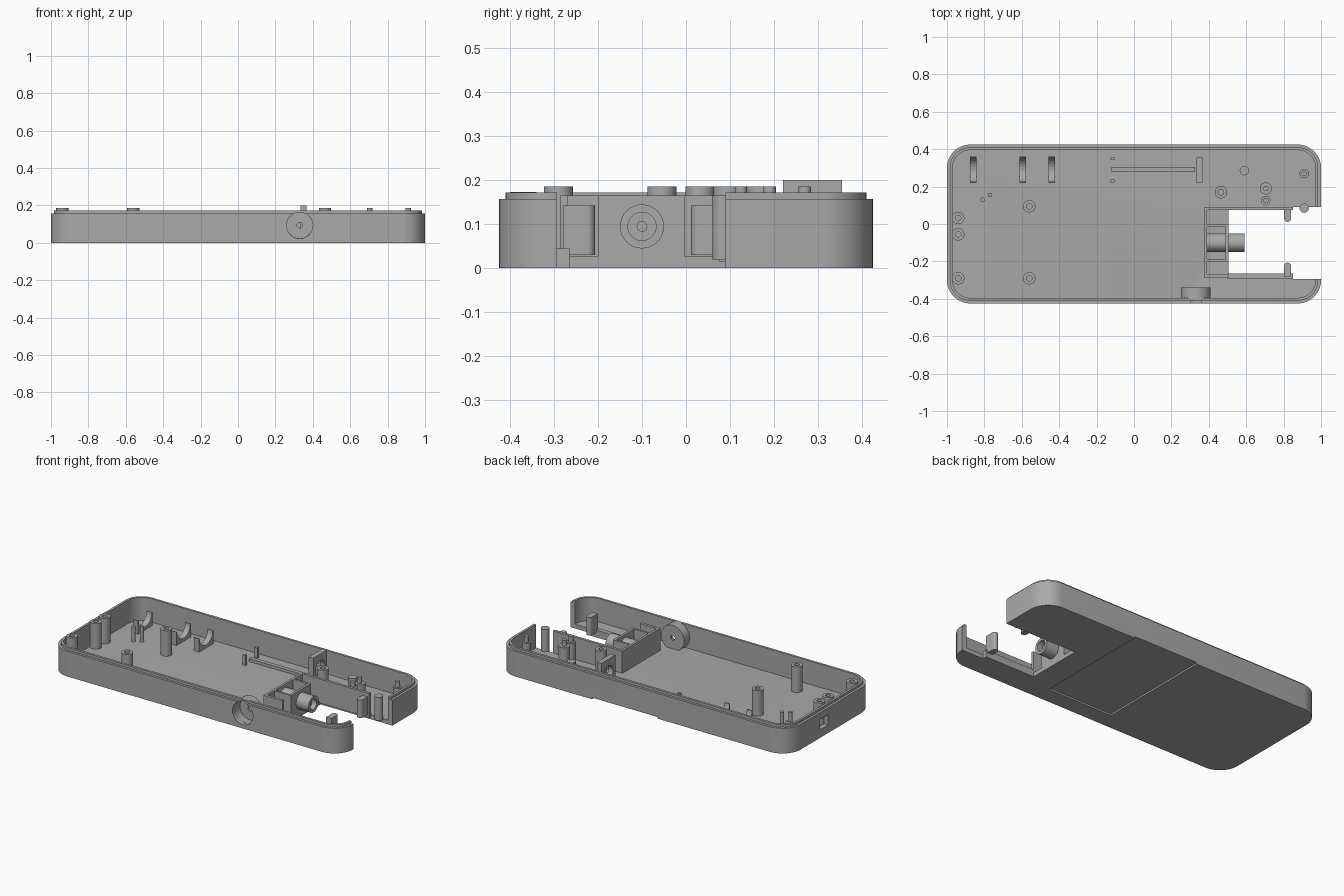
import bpy, bmesh
from math import cos, sin, pi, radians
from mathutils import Matrix

if "Cube" in bpy.data.objects:
    bpy.data.objects.remove(bpy.data.objects["Cube"], do_unlink=True)

grey = bpy.data.materials.new("plain_grey")
grey.use_nodes = True
grey.diffuse_color = (0.4, 0.4, 0.4, 1)
grey.node_tree.nodes["Principled BSDF"].inputs["Base Color"].default_value = (0.4, 0.4, 0.4, 1)

HALF_X, HALF_Y, CORNER = 1.0, 0.425, 0.125
FLOOR, WALL_TOP, LIP_TOP, BLOCK_TOP, POST_TOP = 0.027, 0.157, 0.172, 0.165, 0.186
X_AXIS = Matrix.Rotation(pi / 2, 4, 'Y')
Y_AXIS = Matrix.Rotation(-pi / 2, 4, 'X')


def finish(name, bm, smooth=False):
    bmesh.ops.recalc_face_normals(bm, faces=bm.faces)
    mesh = bpy.data.meshes.new(name)
    bm.to_mesh(mesh)
    bm.free()
    mesh.materials.append(grey)
    ob = bpy.data.objects.new(name, mesh)
    bpy.context.collection.objects.link(ob)
    if smooth:
        shade(ob)
    return ob


def activate(ob):
    bpy.ops.object.select_all(action='DESELECT')
    ob.select_set(True)
    bpy.context.view_layer.objects.active = ob


def shade(ob):
    activate(ob)
    bpy.ops.object.shade_smooth_by_angle(angle=radians(30))


def box(name, x, y, z):
    """Box from (min, max) ranges."""
    bm = bmesh.new()
    bmesh.ops.create_cube(bm, size=1)
    for v in bm.verts:
        for i, r in enumerate((x, y, z)):
            v.co[i] = r[1] if v.co[i] > 0 else r[0]
    return finish(name, bm)


def lathe(name, profile, place, turn=Matrix(), seg=32):
    """Spin (radius, height) points about z, then turn and move."""
    bm = bmesh.new()
    rings = []
    for r, h in profile:
        if r == 0:
            rings.append([bm.verts.new((0, 0, h))] * seg)
        else:
            rings.append([bm.verts.new((r * cos(2 * pi * i / seg), r * sin(2 * pi * i / seg), h))
                          for i in range(seg)])
    for a, b in zip(rings, rings[1:]):
        for i in range(seg):
            j = (i + 1) % seg
            bm.faces.new(list(dict.fromkeys((a[i], a[j], b[j], b[i]))))
    bm.transform(Matrix.Translation(place) @ turn)
    return finish(name, bm, True)


def extrude_yz(name, points, x0, x1):
    """Extrude a (y, z) outline along x."""
    bm = bmesh.new()
    face = bm.faces.new([bm.verts.new((x0, y, z)) for y, z in points])
    new = bmesh.ops.extrude_face_region(bm, geom=[face])["geom"]
    bmesh.ops.translate(bm, vec=(x1 - x0, 0, 0),
                        verts=[v for v in new if isinstance(v, bmesh.types.BMVert)])
    return finish(name, bm)


def cut(ob, cutter):
    mod = ob.modifiers.new("cut", 'BOOLEAN')
    mod.operation, mod.solver, mod.object = 'DIFFERENCE', 'EXACT', cutter
    activate(ob)
    bpy.ops.object.modifier_apply(modifier=mod.name)
    bpy.data.objects.remove(cutter, do_unlink=True)


# Case shell: stacked rounded outlines, with a stepped lip and a hollow tray
bm = bmesh.new()
loops = []
for inset, z in ((0, 0), (0, WALL_TOP), (0.015, WALL_TOP), (0.015, LIP_TOP),
                 (0.03, LIP_TOP), (0.03, FLOOR)):
    loop = []
    for quarter, (sx, sy) in enumerate(((1, 1), (-1, 1), (-1, -1), (1, -1))):
        for k in range(11):
            a = (quarter + k / 10) * pi / 2
            loop.append(bm.verts.new((sx * (HALF_X - CORNER) + (CORNER - inset) * cos(a),
                                      sy * (HALF_Y - CORNER) + (CORNER - inset) * sin(a), z)))
    loops.append(loop)
for a, b in zip(loops, loops[1:]):
    for i in range(len(a)):
        j = (i + 1) % len(a)
        bm.faces.new((a[i], a[j], b[j], b[i]))
bm.faces.new(loops[0])
bm.faces.new(loops[-1])
case = finish("case_shell", bm)

# Openings: end slot, cover recess below, round front port, end window
cut(case, box("slot_cutter", (0.505, 1.1), (-0.293, 0.09), (-0.1, 0.3)))
cut(case, box("recess_cutter", (-0.1, 0.35), (-0.32, 0.5), (-0.1, 0.01)))
cut(case, lathe("port_cutter", [(0, 0), (0.07, 0), (0.07, 0.15), (0, 0.15)],
                (0.33, -0.5, 0.093), Y_AXIS))
cut(case, box("window_cutter", (-1.1, -0.95), (0.03, 0.11), (0.05, 0.115)))
shade(case)

# Round cup behind the front port
lathe("port_cup", [(0.07, 0), (0.079, 0), (0.079, 0.06), (0.015, 0.06),
                   (0.015, 0.048), (0.07, 0.048), (0.07, 0)],
      (0.33, -0.4, 0.094), Y_AXIS)

# Screw posts: hollow tubes standing on the floor
for i, (x, y) in enumerate(((-0.94, 0.032), (-0.94, -0.055), (-0.94, -0.29), (-0.56, 0.095),
                            (-0.56, -0.29), (0.465, 0.17))):
    lathe(f"screw_post_{i}", [(0, 0.02), (0.033, 0.02), (0.033, POST_TOP),
                              (0.015, POST_TOP), (0.015, 0.1), (0, 0.1)], (x, y, 0))

# Stepped locating posts
for i, (x, y, r) in enumerate(((0.705, 0.19, 0.032), (0.705, 0.125, 0.025), (0.91, 0.27, 0.025))):
    lathe(f"pin_post_{i}", [(0, 0.02), (r, 0.02), (r, 0.15), (0.014, 0.15),
                            (0.014, POST_TOP), (0, POST_TOP)], (x, y, 0))

# Plain posts and small pins
for i, (x, y, r, h) in enumerate(((0.59, 0.285, 0.025, 0.12), (0.91, 0.085, 0.025, 0.165),
                                  (-0.81, 0.13, 0.012, 0.12), (-0.77, 0.155, 0.012, 0.12))):
    lathe(f"plain_post_{i}", [(0, 0.02), (r, 0.02), (r, h), (0, h)], (x, y, 0), seg=20)

# Curved cradles near the back wall
arc = [(0.29 + 0.065 * cos(pi + pi * k / 12), 0.11 + 0.065 * sin(pi + pi * k / 12))
       for k in range(13)]
for i, x in enumerate((-0.86, -0.595, -0.44)):
    extrude_yz(f"cradle_{i}", [(0.36, 0.02), (0.22, 0.02), (0.22, 0.11)] + arc + [(0.36, 0.11)],
               x - 0.018, x + 0.018)

# Upright holder plate with a round hole, its long floor rib and two stops
plate = box("holder_plate", (0.333, 0.365), (0.22, 0.355), (0.02, 0.2))
cut(plate, lathe("plate_cutter", [(0, 0), (0.045, 0), (0.045, 0.2), (0, 0.2)],
                 (0.25, 0.288, 0.115), X_AXIS))
shade(plate)
box("floor_rib", (-0.12, 0.325), (0.28, 0.305), (0.02, 0.045))
for side, y in (("back", 0.35), ("front", 0.23)):
    box(f"{side}_stop", (-0.125, -0.105), (y - 0.008, y + 0.008), (0.02, 0.09))

# Connector block: end wall, dividers and middle front wall
box("block_end_wall", (0.375, 0.39), (-0.285, 0.09), (0.02, BLOCK_TOP))
for side, y in (("front", -0.2), ("back", -0.015)):
    box(f"{side}_divider", (0.385, 0.505), (y, y + 0.012), (0.02, BLOCK_TOP))
box("middle_wall", (0.49, 0.505), (-0.195, -0.01), (0.02, BLOCK_TOP))
box("front_block_side", (0.375, 0.505), (-0.285, -0.268), (0.02, BLOCK_TOP))

# Slot rails with round-nosed guide ribs
box("front_rail", (0.5, 0.85), (-0.293, -0.265), (0.0, 0.045))
box("back_rail_wall", (0.375, 0.85), (0.075, 0.092), (0.015, BLOCK_TOP))
for side, base, tip in (("front", -0.28, -0.225), ("back", 0.08, 0.03)):
    box(f"{side}_guide_rib", (0.803, 0.84), tuple(sorted((base, tip))), (0.03, 0.142))
    lathe(f"{side}_guide_nose", [(0, 0.03), (0.0185, 0.03), (0.0185, 0.142), (0, 0.142)],
          (0.8215, tip, 0), seg=20)

# Barrel connector: tube with a centre pin
lathe("barrel_connector", [(0, 0), (0.05, 0), (0.05, 0.2), (0.032, 0.2), (0.032, 0.05),
                           (0.012, 0.05), (0.012, 0.18), (0, 0.18)],
      (0.39, -0.1, 0.095), X_AXIS)
